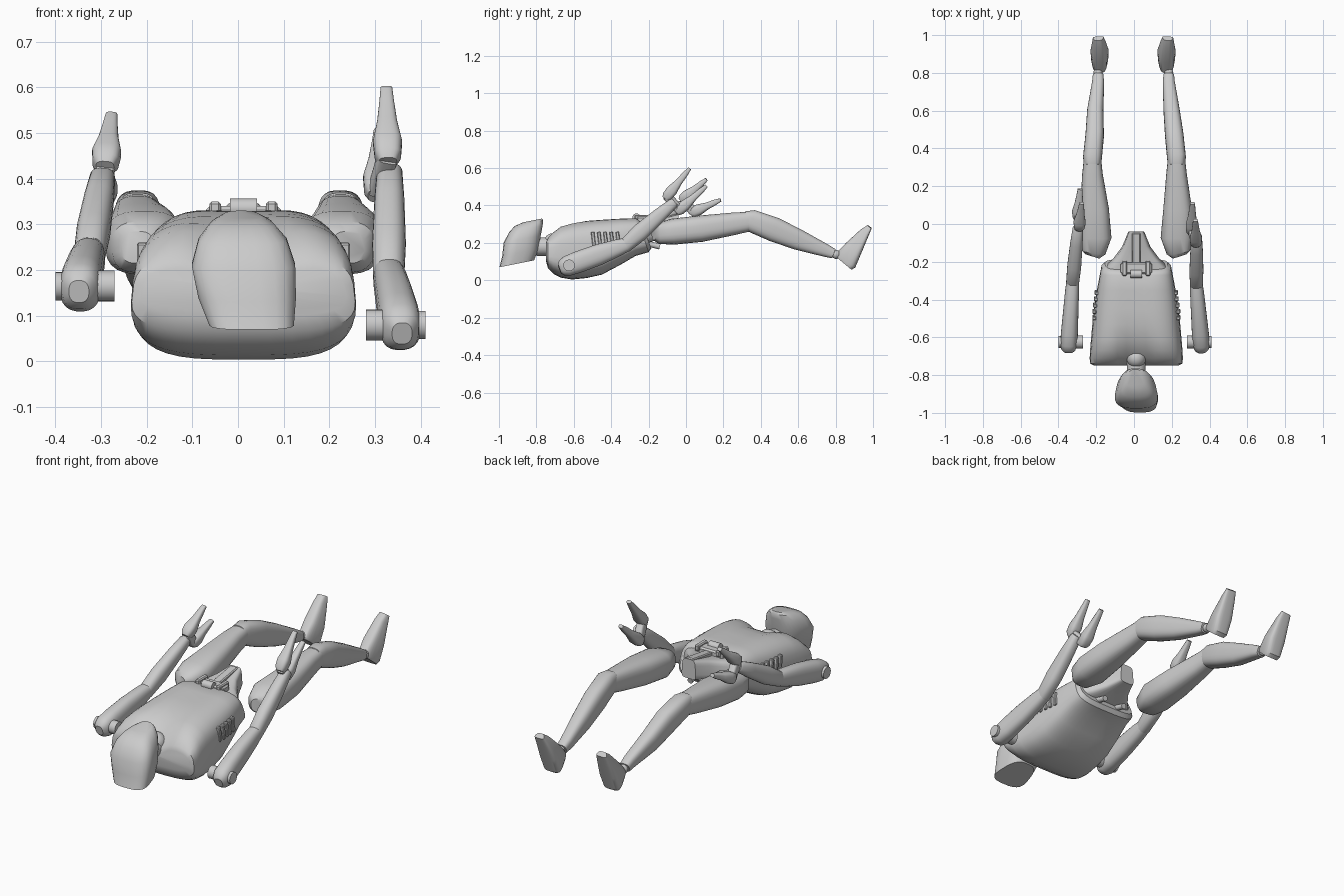
import bpy, bmesh, math
from mathutils import Vector, Matrix

if "Cube" in bpy.data.objects:
    bpy.data.objects.remove(bpy.data.objects["Cube"])


def finish(name, bm, angle=35):
    bmesh.ops.recalc_face_normals(bm, faces=bm.faces)
    mesh = bpy.data.meshes.new(name)
    bm.to_mesh(mesh)
    bm.free()
    ob = bpy.data.objects.new(name, mesh)
    bpy.context.collection.objects.link(ob)
    bpy.ops.object.select_all(action='DESELECT')
    ob.select_set(True)
    bpy.context.view_layer.objects.active = ob
    bpy.ops.object.shade_smooth_by_angle(angle=math.radians(angle))
    return ob


def loft(name, sections, power=2.5, axis=None, taper=0, seg=24, warp=None):
    """Skin superellipse rings; a section is x, y, z, half width, half depth."""
    bm = bmesh.new()
    centres = [Vector(s[:3]) for s in sections]
    rings = []
    for i, (c, s) in enumerate(zip(centres, sections)):
        ahead = centres[min(i + 1, len(centres) - 1)] - centres[max(i - 1, 0)]
        t = Vector(axis or ahead).normalized()
        side = (Vector((1, 0, 0)) - t * t.x).normalized()
        up = side.cross(t)
        ring = []
        for k in range(seg):
            a = math.tau * (k + 0.5) / seg
            u = math.copysign(abs(math.cos(a)) ** (2 / power), math.cos(a))
            v = math.copysign(abs(math.sin(a)) ** (2 / power), math.sin(a))
            p = c + side * u * s[3] * (1 + taper * v) + up * v * s[4]
            ring.append(bm.verts.new(warp(p, v) if warp else p))
        rings.append(ring)
    for a, b in zip(rings, rings[1:]):
        for k in range(seg):
            j = (k + 1) % seg
            bm.faces.new((a[k], a[j], b[j], b[k]))
    bm.faces.new(rings[0])
    bm.faces.new(rings[-1])
    return finish(name, bm)


def limb(name, start, end, stations, power=2.5):
    """Straight limb; a station is fraction, half width, half depth."""
    a, b = Vector(start), Vector(end)
    return loft(name, [(*a.lerp(b, f), w, d) for f, w, d in stations], power)


def rod(name, start, end, radius):
    a, b = Vector(start), Vector(end)
    bm = bmesh.new()
    bmesh.ops.create_cone(bm, cap_ends=True, segments=20, radius1=radius,
                          radius2=radius, depth=(b - a).length)
    turn = Vector((0, 0, 1)).rotation_difference(b - a).to_matrix().to_4x4()
    bm.transform(Matrix.Translation((a + b) / 2) @ turn)
    return finish(name, bm)


def ball(name, centre, radius):
    bm = bmesh.new()
    bmesh.ops.create_uvsphere(bm, u_segments=20, v_segments=12, radius=radius)
    bm.transform(Matrix.Translation(centre))
    return finish(name, bm)


def block(name, centre, size, tilt=0):
    bm = bmesh.new()
    bmesh.ops.create_cube(bm, size=1)
    bm.transform(Matrix.Translation(centre) @ Matrix.Rotation(tilt, 4, 'X')
                 @ Matrix.Diagonal((*size, 1)))
    bmesh.ops.bevel(bm, geom=bm.edges[:], offset=min(size) * 0.2, segments=1,
                    affect='EDGES')
    return finish(name, bm)


MID = 0.012

# Head and neck
loft("head", [(0.03, -0.905, 0.088, 0.088, 0.095), (0.02, -0.885, 0.15, 0.102, 0.1),
              (0.012, -0.876, 0.22, 0.108, 0.102), (0.01, -0.856, 0.275, 0.092, 0.092),
              (0.008, -0.84, 0.305, 0.068, 0.078), (0.007, -0.82, 0.32, 0.042, 0.052)],
     power=3, axis=(0, -0.2, 1), taper=0.2)
rod("neck", (MID, -0.8, 0.18), (MID, -0.7, 0.18), 0.05)
ball("neck_joint", (MID, -0.71, 0.2), 0.052)


# Torso, with a well at the neck and a sloping waist end
def torso_warp(p, v):
    if v > 0:
        well = max(0, min(1, (-0.56 - p.y) / 0.14))
        p.z -= (0.008 + 0.06 * well) * v * math.exp(-((p.x - MID) / 0.08) ** 2)
    if p.y > -0.24:
        p.y -= 0.03 * v
    return p


torso_rings = [(-0.748, 0.225, 0.1, 0.21), (-0.738, 0.243, 0.065, 0.235),
               (-0.71, 0.245, 0.035, 0.265), (-0.67, 0.243, 0.014, 0.296),
               (-0.61, 0.238, 0.004, 0.312), (-0.53, 0.231, 0.012, 0.322),
               (-0.45, 0.223, 0.03, 0.328), (-0.35, 0.207, 0.083, 0.334),
               (-0.27, 0.192, 0.13, 0.336), (-0.23, 0.183, 0.15, 0.332),
               (-0.215, 0.165, 0.172, 0.318)]
loft("torso", [(MID, y, (lo + hi) / 2, w, (hi - lo) / 2) for y, w, lo, hi in torso_rings],
     power=3.4, axis=(0, 1, 0), taper=-0.04, seg=40, warp=torso_warp)

# Side vents
for label, s in (("left", 1), ("right", -1)):
    for i in range(5):
        y = -0.495 + i * 0.033
        x = MID + s * (0.222 - 0.13 * max(0, y + 0.46))
        block(f"{label}_vent_{i + 1}", (x, y, 0.22), (0.022, 0.018, 0.08), 0.12)

# Pelvis
loft("pelvis", [(MID, -0.26, 0.245, 0.175, 0.06), (MID, -0.23, 0.25, 0.165, 0.06),
                (MID, -0.18, 0.262, 0.115, 0.055), (MID, -0.12, 0.28, 0.072, 0.052),
                (MID, -0.04, 0.3, 0.04, 0.052)], power=5, axis=(0, 1, 0), taper=-0.1)
block("waist_clasp", (MID, -0.235, 0.32), (0.165, 0.06, 0.04))
block("pelvis_ridge", (MID, -0.13, 0.33), (0.045, 0.17, 0.025), 0.15)
rod("waist_pin", (MID - 0.03, -0.265, 0.335), (MID + 0.03, -0.265, 0.335), 0.022)
for label, s in (("left", 1), ("right", -1)):
    x = MID + s * 0.062
    block(f"{label}_clasp_tab", (x, -0.235, 0.335), (0.025, 0.08, 0.03))
    rod(f"{label}_pelvis_prong", (x, -0.22, 0.2), (x, -0.14, 0.18), 0.015)

# Legs
for label, s in (("left", 1), ("right", -1)):
    hip, knee, ankle, toe = ((0.227, 0.225, 0.184, 0.172) if s > 0
                             else (-0.205, -0.22, -0.19, -0.182))
    loft(f"{label}_thigh", [(hip + s * 0.015, -0.172, 0.25, 0.038, 0.035),
                            (hip + s * 0.008, -0.15, 0.25, 0.063, 0.056),
                            (hip, -0.07, 0.26, 0.086, 0.07),
                            (hip + s * 0.004, 0.08, 0.276, 0.076, 0.071),
                            (knee, 0.26, 0.303, 0.055, 0.06),
                            (knee, 0.345, 0.315, 0.046, 0.052)], power=2.8)
    loft(f"{label}_shin", [(knee, 0.31, 0.325, 0.042, 0.045), (knee, 0.35, 0.318, 0.05, 0.06),
                           (knee - s * 0.012, 0.47, 0.272, 0.049, 0.066),
                           (ankle + s * 0.015, 0.6, 0.217, 0.043, 0.056),
                           (ankle, 0.75, 0.158, 0.032, 0.034),
                           (ankle, 0.79, 0.142, 0.028, 0.026)], power=2.8)
    ball(f"{label}_ankle", (ankle, 0.803, 0.138), 0.024)
    loft(f"{label}_foot", [(toe, 0.842, 0.092, 0.036, 0.056), (toe, 0.852, 0.104, 0.042, 0.064),
                           (toe, 0.895, 0.17, 0.044, 0.05),
                           (toe + s * 0.004, 0.955, 0.255, 0.032, 0.027),
                           (toe + s * 0.007, 0.982, 0.286, 0.026, 0.014)],
         power=3.6, taper=-0.25)

# Arms: joint positions, then base and tip of the finger and thumb
arms = {
    "left": (1, (0.355, -0.625, 0.08), (0.33, -0.32, 0.19), (0.332, -0.06, 0.42),
             (0.328, -0.1, 0.45), (0.325, 0.02, 0.598),
             (0.305, -0.035, 0.375), (0.31, 0.11, 0.505)),
    "right": (-1, (-0.345, -0.625, 0.165), (-0.325, -0.31, 0.235), (-0.296, -0.015, 0.405),
              (-0.29, -0.015, 0.435), (-0.277, 0.11, 0.54),
              (-0.298, 0.04, 0.365), (-0.285, 0.185, 0.43)),
}
for label, (s, shoulder, elbow, wrist, finger, finger_tip, thumb, thumb_tip) in arms.items():
    x, y, z = shoulder
    rod(f"{label}_shoulder_peg", (x - s * 0.075, y, z), (x, y, z), 0.034)
    rod(f"{label}_shoulder_cap", (x, y, z), (x + s * 0.055, y, z), 0.031)
    limb(f"{label}_upper_arm", shoulder, elbow,
         [(-0.17, 0.022, 0.025), (-0.13, 0.037, 0.042), (-0.04, 0.045, 0.054),
          (0.15, 0.045, 0.058), (0.5, 0.041, 0.057), (0.85, 0.037, 0.046),
          (1.04, 0.033, 0.035)])
    limb(f"{label}_forearm", elbow, wrist,
         [(-0.1, 0.027, 0.025), (-0.03, 0.034, 0.038), (0.3, 0.037, 0.047),
          (0.7, 0.033, 0.038), (0.97, 0.028, 0.028), (1, 0.022, 0.022)])
    limb(f"{label}_palm", finger, thumb, [(0, 0.022, 0.026), (1, 0.02, 0.024)], 4)
    for part, base, tip in (("finger", finger, finger_tip), ("thumb", thumb, thumb_tip)):
        limb(f"{label}_{part}", base, tip,
             [(-0.1, 0.02, 0.018), (0, 0.029, 0.028), (0.2, 0.032, 0.03),
              (0.5, 0.022, 0.019), (0.8, 0.016, 0.015), (1, 0.013, 0.009)], 3)
